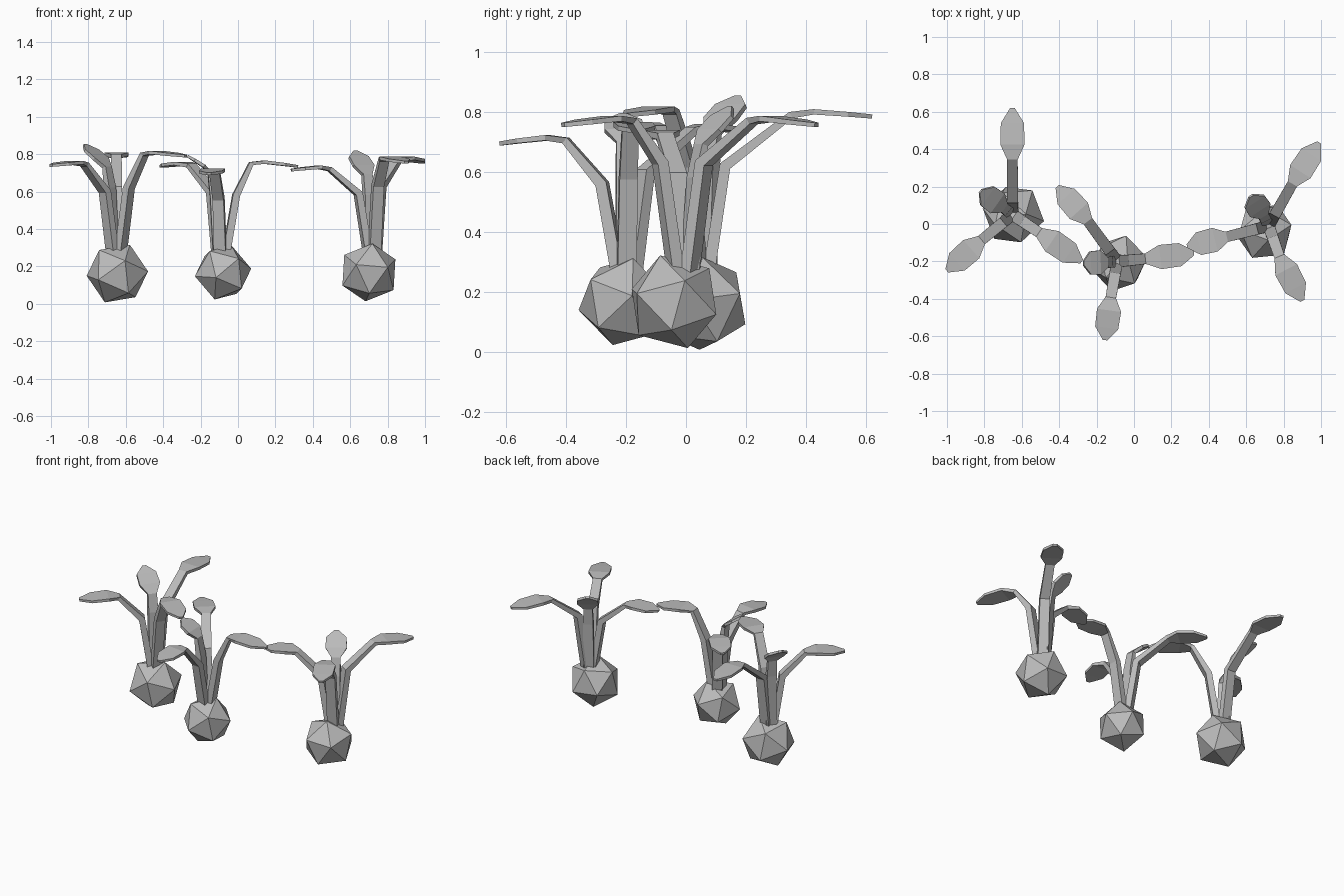
import bpy
import bmesh
from mathutils import Vector, Matrix

cube = bpy.data.objects.get("Cube")
if cube:
    bpy.data.objects.remove(cube, do_unlink=True)

grey = bpy.data.materials.new("plain grey")
grey.use_nodes = True
grey.diffuse_color = (0.5, 0.5, 0.5, 1)
bsdf = next(n for n in grey.node_tree.nodes if n.type == 'BSDF_PRINCIPLED')
bsdf.inputs["Base Color"].default_value = grey.diffuse_color


def finish(bm, name):
    bmesh.ops.recalc_face_normals(bm, faces=bm.faces[:])
    mesh = bpy.data.meshes.new(name)
    bm.to_mesh(mesh)
    bm.free()
    mesh.materials.append(grey)
    obj = bpy.data.objects.new(name, mesh)
    bpy.context.collection.objects.link(obj)


def frame(a, b):
    """Orthonormal basis with z along a and x leaning towards b."""
    z = Vector(a).normalized()
    x = (Vector(b) - z * z.dot(Vector(b))).normalized()
    return Matrix((x, z.cross(x), z)).transposed()


# Twenty-sided bulb, turned so one corner points to top and its neighbour to side
def bulb(name, centre, radius, top, side):
    bm = bmesh.new()
    bmesh.ops.create_icosphere(bm, subdivisions=1, radius=radius)
    corner = max(bm.verts, key=lambda v: v.co.z)
    near = corner.link_edges[0].other_vert(corner)
    turn = frame(top, side) @ frame(corner.co, near.co).transposed()
    bm.transform(Matrix.Translation(centre) @ turn.to_4x4())
    finish(bm, name)


# Leaf: a bent strap stem that opens into a thin pointed blade
def leaf(name, axis, start, tip, bend_z):
    start, tip = Vector(start), Vector(tip)
    axis = Vector((axis[0], axis[1], 0))
    out = Vector((start.x - axis.x, start.y - axis.y, 0))
    reach = min(0.08, out.length * 0.7)
    out.normalize()
    blade = tip - start
    rise = Vector((0, 0, 0.012))
    # each ring: position, half width, half thickness
    rings = [
        (axis + out * 0.025 + Vector((0, 0, 0.26)), 0.032, 0.02),
        (axis + out * reach + Vector((0, 0, bend_z)), 0.03, 0.019),
        (start, 0.028, 0.012),
        (start + blade * 0.28 + rise, 0.065, 0.009),
        (start + blade * 0.7 + rise * 0.5, 0.062, 0.008),
        (tip, 0.012, 0.007),
    ]
    pts = [r[0] for r in rings]
    bm = bmesh.new()
    loops = []
    for i, (p, w, t) in enumerate(rings):
        run = pts[min(i + 1, len(pts) - 1)] - pts[max(i - 1, 0)]
        side = Vector((-run.y, run.x, 0)).normalized()
        up = run.normalized().cross(side)
        loops.append([bm.verts.new(p + side * w * a + up * t * b)
                      for a, b in ((-1, -1), (1, -1), (1, 1), (-1, 1))])
    for lo, hi in zip(loops, loops[1:]):
        for k in range(4):
            n = (k + 1) % 4
            bm.faces.new((lo[k], lo[n], hi[n], hi[k]))
    bm.faces.new(loops[0][::-1])
    bm.faces.new(loops[-1])
    finish(bm, name)


# Plants: bulb placement, then leaves as (blade start, blade tip, bend height)
plants = {
    "left_plant": dict(
        bulb=((-0.645, 0.05, 0.162), 0.168, (0.4, 0.03, 0.92), (0.2, -0.94, 0.3)),
        axis=(-0.65, 0.05),
        leaves=[((-0.65, 0.35, 0.79), (-0.65, 0.62, 0.785), 0.62),
                ((-0.82, -0.09, 0.745), (-1.0, -0.25, 0.74), 0.6),
                ((-0.5, -0.05, 0.8), (-0.28, -0.2, 0.79), 0.62),
                ((-0.7, 0.09, 0.73), (-0.82, 0.175, 0.85), 0.62)]),
    "middle_plant": dict(
        bulb=((-0.08, -0.21, 0.168), 0.155, (0.29, 0.22, 0.93), (0.2, 0.97, 0)),
        axis=(-0.09, -0.2),
        leaves=[((-0.25, 0.02, 0.74), (-0.41, 0.2, 0.735), 0.6),
                ((0.07, -0.185, 0.75), (0.32, -0.155, 0.735), 0.58),
                ((-0.125, -0.4, 0.705), (-0.155, -0.62, 0.695), 0.56),
                ((-0.15, -0.205, 0.7), (-0.27, -0.21, 0.79), 0.58)]),
    "right_plant": dict(
        bulb=((0.7, -0.04, 0.168), 0.162, (0.11, -0.28, 0.94), (0.875, 0.22, 0.44)),
        axis=(0.72, -0.01),
        leaves=[((0.85, 0.22, 0.77), (0.99, 0.435, 0.757), 0.63),
                ((0.49, -0.07, 0.72), (0.285, -0.12, 0.715), 0.59),
                ((0.78, -0.18, 0.77), (0.9, -0.41, 0.757), 0.63),
                ((0.69, 0.05, 0.69), (0.625, 0.15, 0.815), 0.58)]),
}

for name, plant in plants.items():
    bulb(name + "_bulb", *plant["bulb"])
    for i, (start, tip, bend_z) in enumerate(plant["leaves"], 1):
        leaf(f"{name}_leaf_{i}", plant["axis"], start, tip, bend_z)
